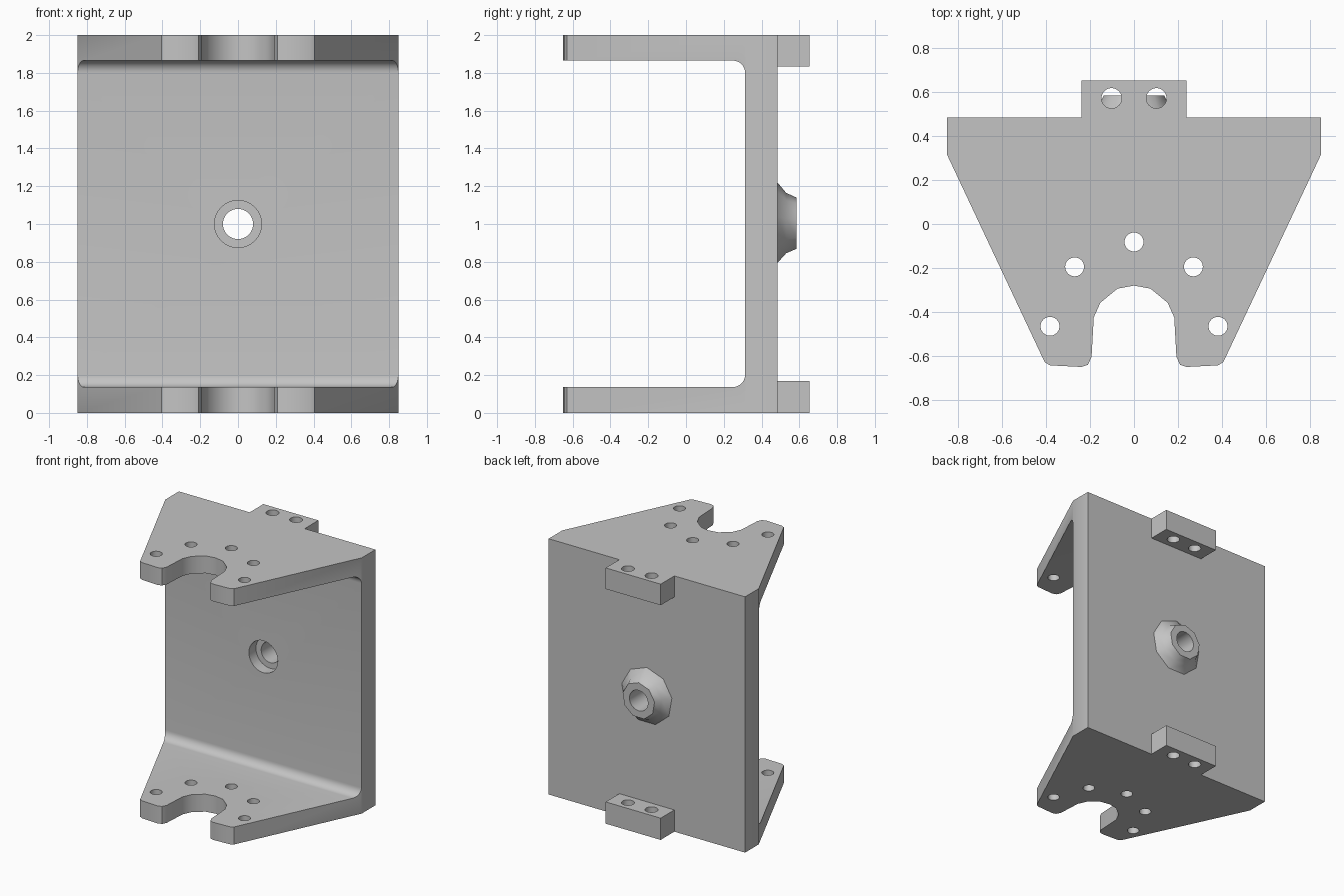
import bpy, bmesh, math
from mathutils import Matrix, Vector

if "Cube" in bpy.data.objects:
    bpy.data.objects.remove(bpy.data.objects["Cube"])

grey = bpy.data.materials.new("plain grey")
grey.diffuse_color = (0.55, 0.55, 0.55, 1)
grey.use_nodes = True
grey.node_tree.nodes["Principled BSDF"].inputs["Base Color"].default_value = grey.diffuse_color


def make_object(name, bm):
    bmesh.ops.recalc_face_normals(bm, faces=bm.faces)
    mesh = bpy.data.meshes.new(name)
    bm.to_mesh(mesh)
    bm.free()
    mesh.materials.append(grey)
    ob = bpy.data.objects.new(name, mesh)
    bpy.context.collection.objects.link(ob)
    return ob


def prism(name, points, direction):
    """Extrude a closed outline of 3D points along a direction."""
    bm = bmesh.new()
    face = bm.faces.new([bm.verts.new(p) for p in points])
    new = bmesh.ops.extrude_face_region(bm, geom=[face])["geom"]
    verts = [v for v in new if isinstance(v, bmesh.types.BMVert)]
    bmesh.ops.translate(bm, verts=verts, vec=Vector(direction))
    return make_object(name, bm)


def cylinder(start, axis, length, radius):
    pts = []
    for i in range(32):
        a = 2 * math.pi * i / 32
        c, s = radius * math.cos(a), radius * math.sin(a)
        pts.append(Vector(start) + Vector((c, s, 0) if axis == "z" else (c, 0, s)))
    return prism("cutter", pts, (0, 0, length) if axis == "z" else (0, length, 0))


def cut(ob, cutter):
    mod = ob.modifiers.new("cut", "BOOLEAN")
    mod.operation, mod.solver, mod.object = "DIFFERENCE", "EXACT", cutter
    bpy.context.view_layer.objects.active = ob
    bpy.ops.object.modifier_apply(modifier=mod.name)
    bpy.data.objects.remove(cutter)


def smooth(ob, degrees):
    bpy.ops.object.select_all(action="DESELECT")
    ob.select_set(True)
    bpy.context.view_layer.objects.active = ob
    bpy.ops.object.shade_smooth_by_angle(angle=math.radians(degrees))


BACK = 0.484

# Bracket: top outline with the front notch, extruded to full height
half = [(0.85, BACK), (0.85, 0.315), (0.417, -0.605), (0.405, -0.63), (0.38, -0.643),
        (0.24, -0.65), (0.21, -0.64), (0.193, -0.605), (0.183, -0.425),
        (0.153, -0.358), (0.075, -0.294)]
outline = half + [(0, -0.28)] + [(-x, y) for x, y in reversed(half)]
bracket = prism("bracket", [(x, y, 0) for x, y in outline], (0, 0, 2))

# Inner opening with rounded back corners, leaving two flanges and a back plate
R, wall, low, high = 0.065, 0.313, 0.137, 1.865
opening = [(-1, high), (-1, low)]
for cz, start in ((low + R, -90), (high - R, 0)):
    for i in range(9):
        a = math.radians(start + 90 * i / 8)
        opening.append((wall - R + R * math.cos(a), cz + R * math.sin(a)))
cut(bracket, prism("cutter", [(-1, y, z) for y, z in opening], (2, 0, 0)))

# Flange holes, in line through both flanges
for x, y in ((0, -0.082), (0.27, -0.195), (-0.27, -0.195), (0.382, -0.465), (-0.382, -0.465)):
    cut(bracket, cylinder((x, y, -0.1), "z", 2.2, 0.043))

# Centre hole with a counterbore on the front of the back plate
cut(bracket, cylinder((0, 0.2, 1), "y", 0.6, 0.08))
cut(bracket, cylinder((0, 0.2, 1), "y", 0.2, 0.125))
smooth(bracket, 32)

# Rear tabs, each with two holes
for name, z, h in (("upper_tab", 1.835, 0.165), ("lower_tab", 0, 0.17)):
    rect = [(-0.238, BACK), (0.238, BACK), (0.238, 0.653), (-0.238, 0.653)]
    tab = prism(name, [(x, y, z) for x, y in rect], (0, 0, h))
    for x in (-0.102, 0.102):
        cut(tab, cylinder((x, 0.572, -0.1), "z", 2.2, 0.046))
    smooth(tab, 32)

# Rear boss: nine-sided flared collar around the centre hole
bm = bmesh.new()
rings = []
for y, r in ((BACK, 0.22), (0.53, 0.165), (0.585, 0.14)):
    rings.append([bm.verts.new((r * math.sin(i * math.tau / 9), y,
                                1 + r * math.cos(i * math.tau / 9))) for i in range(9)])
for a, b in zip(rings, rings[1:]):
    for i in range(9):
        j = (i + 1) % 9
        bm.faces.new((a[i], a[j], b[j], b[i]))
bm.faces.new(rings[0])
bm.faces.new(rings[-1])
boss = make_object("rear_boss", bm)
cut(boss, cylinder((0, 0.3, 1), "y", 0.5, 0.08))
smooth(boss, 45)
